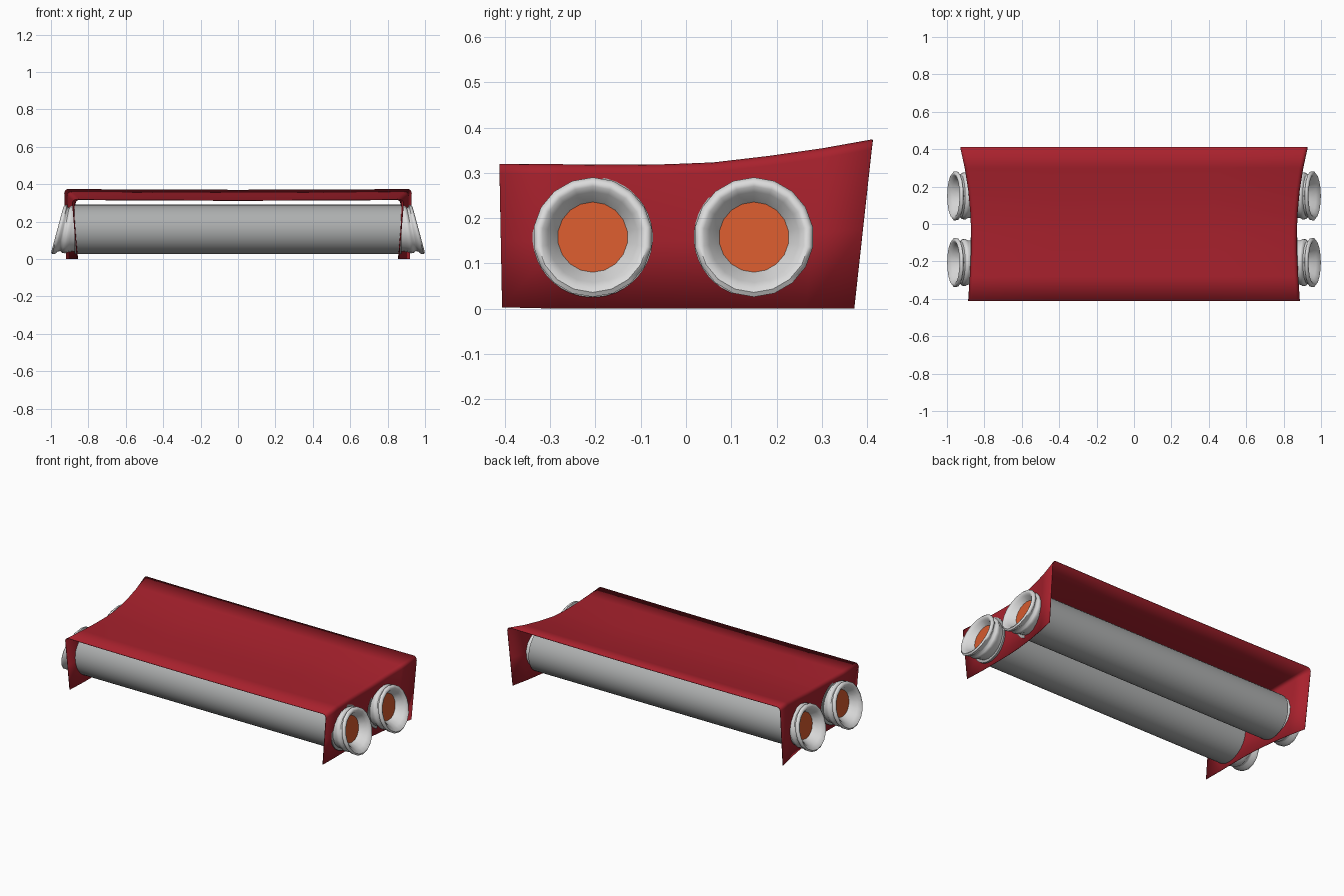
import bpy, bmesh, math

if "Cube" in bpy.data.objects:
    bpy.data.objects.remove(bpy.data.objects["Cube"])


def material(name, rgb):
    m = bpy.data.materials.new(name)
    m.diffuse_color = (*rgb, 1)
    m.use_nodes = True
    m.node_tree.nodes["Principled BSDF"].inputs["Base Color"].default_value = m.diffuse_color
    return m


RED = material("deep red", (0.392, 0.0152, 0.026))
GREY = material("mid grey", (0.42, 0.43, 0.43))
WHITE = material("light grey", (0.71, 0.71, 0.71))
ORANGE = material("orange", (0.66, 0.102, 0.026))


def loft(name, rings, mat, closed=True, angle=40, caps=()):
    """Skin a list of point rings; caps lists the ring indices to fill."""
    bm = bmesh.new()
    vs = [[bm.verts.new(p) for p in r] for r in rings]
    n = len(rings[0])
    for a, b in zip(vs, vs[1:]):
        for i in range(n if closed else n - 1):
            j = (i + 1) % n
            bm.faces.new((a[i], a[j], b[j], b[i]))
    for c in caps:
        bm.faces.new(vs[c])
    bmesh.ops.recalc_face_normals(bm, faces=bm.faces)
    me = bpy.data.meshes.new(name)
    bm.to_mesh(me)
    bm.free()
    me.materials.append(mat)
    ob = bpy.data.objects.new(name, me)
    bpy.context.collection.objects.link(ob)
    bpy.ops.object.select_all(action='DESELECT')
    bpy.context.view_layer.objects.active = ob
    ob.select_set(True)
    bpy.ops.object.shade_smooth_by_angle(angle=math.radians(angle))
    return ob


# Cover: waisted sheet with two side walls; stations are
# (top y, half width, top z, bottom y, bottom half width)
stations = [
    (-0.412, 0.887, 0.320, -0.406, 0.862),
    (-0.28, 0.878, 0.319, -0.28, 0.860),
    (-0.15, 0.872, 0.318, -0.15, 0.859),
    (-0.04, 0.871, 0.319, -0.05, 0.860),
    (0.06, 0.875, 0.323, 0.04, 0.865),
    (0.18, 0.886, 0.337, 0.15, 0.878),
    (0.30, 0.905, 0.354, 0.265, 0.897),
    (0.412, 0.929, 0.374, 0.371, 0.920),
]
rings = []
for yt, w, zt, yb, wb in stations:
    r = 0.022
    half = [(wb, 0.003 if yb < -0.4 else 0.0)]
    half.append(((w + wb) / 2, (zt - r) / 2))
    for k in range(5):
        a = k / 4 * math.pi / 2
        half.append((w - r + r * math.cos(a), zt - r + r * math.sin(a)))
    half.append((w * 0.5, zt - 0.003))
    section = half + [(0, zt - 0.004)] + [(-x, z) for x, z in reversed(half)]
    rings.append([(x, yb + (yt - yb) * z / zt, z) for x, z in section])
cover = loft("cover", rings, RED, closed=False, angle=50)
if cover.data.polygons[len(cover.data.polygons) // 2].normal.z < 0:
    cover.data.flip_normals()
solid = cover.modifiers.new("thickness", 'SOLIDIFY')
solid.thickness = 0.003

# Cup profile: (x, radius, lean of that ring)
profile = [
    (0.908, 0.077, 0.15), (0.948, 0.100, 0.25), (0.962, 0.112, 0.27),
    (0.966, 0.122, 0.27), (0.958, 0.132, 0.27), (0.946, 0.131, 0.25),
    (0.936, 0.118, 0.22), (0.926, 0.116, 0.20), (0.918, 0.125, 0.18),
    (0.905, 0.128, 0.15), (0.893, 0.121, 0.12), (0.855, 0.116, 0.06),
]
CZ = 0.158


def ring(x, r, lean, cy, sides, sx=1):
    pts = []
    for i in range(sides):
        a = math.tau * (i + 0.5) / sides
        y, z = r * math.cos(a), r * math.sin(a)
        pts.append((sx * (x - lean * z), cy + y, CZ + z))
    return pts


for row, cy in (("front", -0.206), ("back", 0.150)):
    # Long tube across the model
    loft(row + "_tube", [ring(x, 0.133, 0, cy, 40) for x in (-0.873, 0.873)],
         GREY, caps=(0, 1))
    for side, sx in (("left", -1), ("right", 1)):
        # Flared end cup, leaning upward
        loft(f"{row}_{side}_cup", [ring(*p, cy, 18, sx) for p in profile],
             WHITE, angle=60)
        # Orange plug in the bottom of the cup
        loft(f"{row}_{side}_plug",
             [ring(0.900, 0.077, 0.15, cy, 18, sx), ring(0.909, 0.0775, 0.15, cy, 18, sx)],
             ORANGE, caps=(0, 1))
